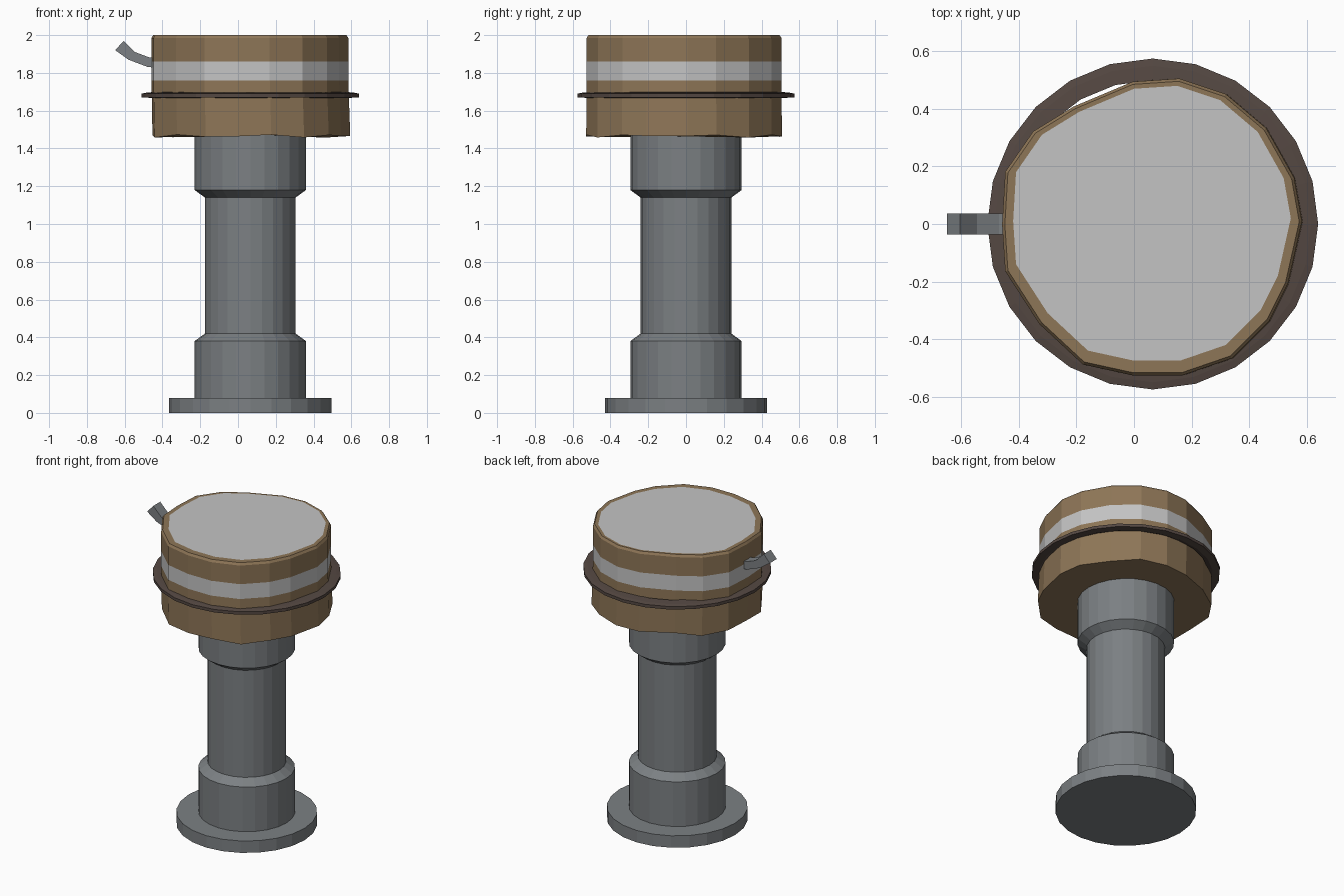
import bpy, bmesh, math
from mathutils import Vector

old = bpy.data.objects.get("Cube")
if old:
    bpy.data.objects.remove(old, do_unlink=True)


def material(name, r, g, b):
    m = bpy.data.materials.new(name)
    m.use_nodes = True
    m.diffuse_color = (r, g, b, 1)
    m.node_tree.nodes["Principled BSDF"].inputs["Base Color"].default_value = (r, g, b, 1)
    return m


STEEL = material("steel grey", 0.20, 0.216, 0.227)
BROWN = material("leather brown", 0.27, 0.18, 0.095)
WHITE = material("pale grey", 0.55, 0.55, 0.55)
DARK = material("dark brown", 0.09, 0.065, 0.055)
AXIS = 0.065


def loft(name, rings, mats, caps=True, closed=False):
    """Skin a list of vertex rings with quads, optionally capped or closed into a loop."""
    bm = bmesh.new()
    rows = [[bm.verts.new(p) for p in ring] for ring in rings]
    n = len(rows[0])
    pairs = list(zip(rows, rows[1:])) + ([(rows[-1], rows[0])] if closed else [])
    for a, b in pairs:
        for i in range(n):
            j = (i + 1) % n
            bm.faces.new((a[i], a[j], b[j], b[i]))
    if caps:
        bm.faces.new(rows[0][::-1])
        bm.faces.new(rows[-1])
    bmesh.ops.recalc_face_normals(bm, faces=bm.faces)
    mesh = bpy.data.meshes.new(name)
    bm.to_mesh(mesh)
    bm.free()
    for m in mats:
        mesh.materials.append(m)
    ob = bpy.data.objects.new(name, mesh)
    bpy.context.collection.objects.link(ob)
    return ob


def circle(radius, z, sides=24):
    return [(AXIS + radius * math.cos(math.tau * i / sides),
             radius * math.sin(math.tau * i / sides), z) for i in range(sides)]


# Pipe stand: base plate and stepped column
loft("base_plate", [circle(0.43, 0), circle(0.43, 0.08)], [STEEL])
column = [(0.295, 0.07), (0.295, 0.38), (0.24, 0.42), (0.24, 1.14), (0.295, 1.18), (0.295, 1.5)]
loft("column", [circle(r, z) for r, z in column], [STEEL])

# Hand-cut drum with an uneven outline
outline = [(0.545, 0.02), (0.52, 0.16), (0.43, 0.32), (0.30, 0.43), (0.15, 0.48), (0, 0.47),
           (-0.19, 0.39), (-0.32, 0.31), (-0.41, 0.18), (-0.42, 0.01), (-0.41, -0.14),
           (-0.30, -0.31), (-0.16, -0.44), (0, -0.475), (0.16, -0.475), (0.32, -0.42),
           (0.44, -0.30), (0.50, -0.18)]


def drum_ring(scale, z, dx=0.0, dy=-0.013, wave=0.0):
    return [(0.06 + dx + (x - 0.06) * scale, dy + y * scale, z + wave * math.sin(2.4 * i))
            for i, (x, y) in enumerate(outline)]


drum = loft("drum", [drum_ring(1.085, 1.466, 0.008, wave=0.008), drum_ring(1.08, 1.76),
                     drum_ring(1.08, 1.86), drum_ring(1.08, 1.985),
                     drum_ring(1.06, 2.0), drum_ring(1.0, 2.0, dy=0)], [BROWN, WHITE])
for f in drum.data.polygons:
    c = f.center
    band = abs(f.normal.z) < 0.5 and 1.77 < c.z < 1.85
    skin = len(f.vertices) > 4 and c.z > 1.9
    f.material_index = int(band or skin)

# Thin hoop around the drum
hoop = [(0.50, 1.70), (0.55, 1.695), (0.575, 1.69), (0.575, 1.67), (0.53, 1.668), (0.50, 1.68)]
loft("hoop", [circle(r, z) for r, z in hoop], [DARK], caps=False, closed=True)

# Curved side handle with a rectangular section
lower = [(-0.42, 1.825), (-0.48, 1.832), (-0.58, 1.87), (-0.65, 1.92)]
upper = [(-0.42, 1.88), (-0.47, 1.882), (-0.545, 1.91), (-0.605, 1.97)]
W = 0.037
loft("handle", [[(a, -W, b), (a, W, b), (c, W, d), (c, -W, d)]
                for (a, b), (c, d) in zip(lower, upper)], [STEEL])
